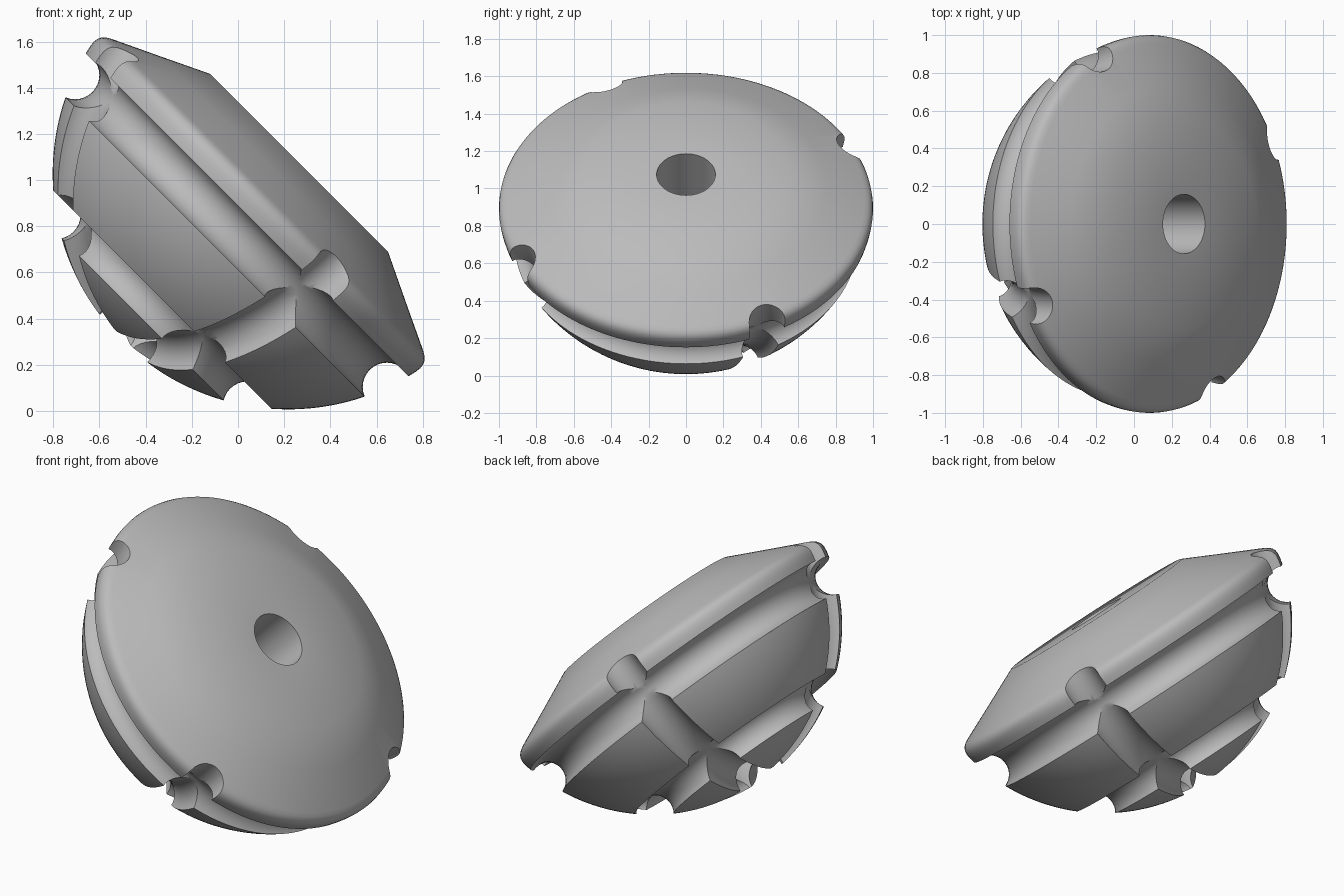
import bpy, bmesh, math
from mathutils import Matrix, Vector

cube = bpy.data.objects.get("Cube")
if cube:
    bpy.data.objects.remove(cube, do_unlink=True)

R, CENTRE = 1.02, 0.88        # dome sphere radius and its height on the axis
HOLE, GROOVE = 0.157, 0.105   # bore radius and groove radius
TILT = Matrix.Translation((-0.405, 0, 0.405)) @ Matrix.Rotation(math.radians(45), 4, 'Y')

grey = bpy.data.materials.new("grey")
grey.use_nodes = True
colour = (0.5, 0.5, 0.5, 1)
grey.diffuse_color = colour
bsdf = grey.node_tree.nodes["Principled BSDF"]
bsdf.inputs["Base Color"].default_value = colour
bsdf.inputs["Roughness"].default_value = 0.6


def lathe(name, profile, steps):
    """Spin a closed (radius, height) profile around z."""
    bm = bmesh.new()
    rings = []
    for i in range(steps):
        a = 2 * math.pi * i / steps
        rings.append([bm.verts.new((r * math.cos(a), r * math.sin(a), z)) for r, z in profile])
    n = len(profile)
    for i in range(steps):
        p, q = rings[i], rings[(i + 1) % steps]
        for j in range(n):
            k = (j + 1) % n
            bm.faces.new((p[j], q[j], q[k], p[k]))
    bmesh.ops.recalc_face_normals(bm, faces=bm.faces)
    mesh = bpy.data.meshes.new(name)
    bm.to_mesh(mesh)
    bm.free()
    mesh.materials.append(grey)
    obj = bpy.data.objects.new(name, mesh)
    bpy.context.collection.objects.link(obj)
    return obj


def ring_cutter(name, major, height=0.0):
    tube = [(major + GROOVE * math.cos(2 * math.pi * i / 32),
             height + GROOVE * math.sin(2 * math.pi * i / 32)) for i in range(32)]
    obj = lathe(name, tube, 120)
    obj.hide_render = True
    return obj


# Body: spherical underside, rounded rim, shallow cone, flat top and a through bore
start = math.asin(HOLE / R)
end = math.acos((CENTRE - 0.64) / R)
dome = []
for i in range(37):
    a = start + (end - start) * i / 36
    dome.append((R * math.sin(a), CENTRE - R * math.cos(a)))
rim = [(0.997, 0.665), (1.0, 0.69), (0.997, 0.71), (0.989, 0.727), (0.975, 0.74), (0.955, 0.752)]
cone = [(0.75, 0.849), (0.545, 0.947)]
body = lathe("grooved_dome", dome + rim + cone + [(HOLE, 0.947)], 144)

# Two ring grooves around the axis
cutters = [ring_cutter("upper_ring_cutter", 0.955, 0.53),
           ring_cutter("lower_ring_cutter", 0.585, 0.045)]

# Two crossing grooves running over the dome from rim to rim
for name, angle in (("first_cross_cutter", 26), ("second_cross_cutter", 116)):
    c = ring_cutter(name, R)
    c.data.transform(Matrix.Translation((0, 0, CENTRE))
                     @ Matrix.Rotation(math.radians(angle), 4, 'Z')
                     @ Matrix.Rotation(math.radians(90), 4, 'X'))
    cutters.append(c)

# Carve the grooves, then clear the cutters
bpy.ops.object.select_all(action='DESELECT')
bpy.context.view_layer.objects.active = body
body.select_set(True)
for c in cutters:
    mod = body.modifiers.new(c.name, 'BOOLEAN')
    mod.operation = 'DIFFERENCE'
    mod.solver = 'EXACT'
    mod.object = c
    bpy.ops.object.modifier_apply(modifier=mod.name)
for c in cutters:
    bpy.data.objects.remove(c, do_unlink=True)

# Tilt the whole piece and shade it
body.data.transform(TILT)
body.data.update()
bpy.ops.object.shade_smooth_by_angle(angle=math.radians(30))
